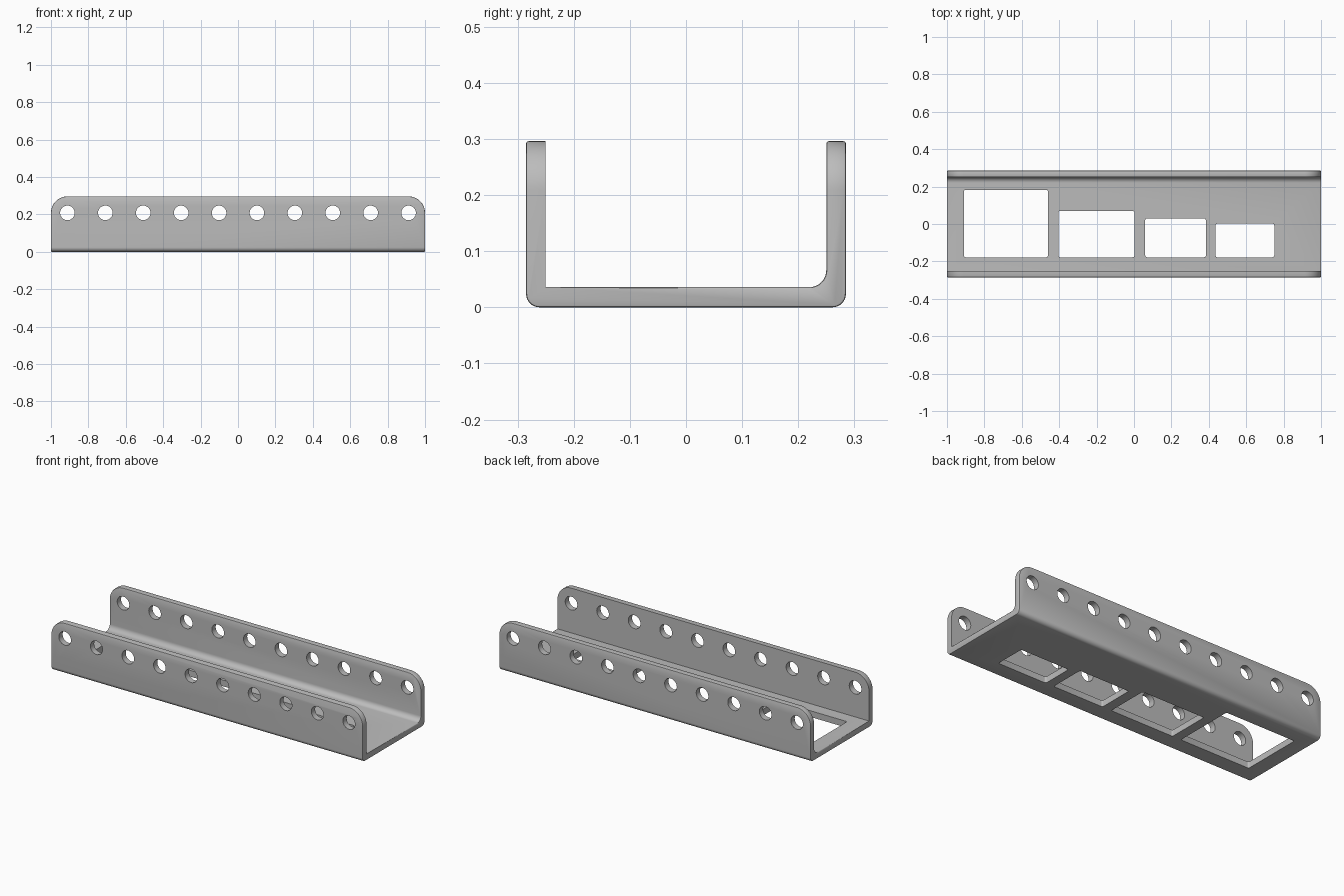
import bpy, bmesh
from math import pi, sin, cos, radians

cube = bpy.data.objects.get("Cube")
if cube:
    bpy.data.objects.remove(cube, do_unlink=True)

HALF_W, WALL, FLOOR, HEIGHT = 0.285, 0.035, 0.036, 0.296
HOLE_Z, END_R = 0.208, 0.088

steel = bpy.data.materials.new("plain grey steel")
steel.use_nodes = True
grey = (0.5, 0.5, 0.5, 1)
steel.diffuse_color = grey
steel.node_tree.nodes["Principled BSDF"].inputs["Base Color"].default_value = grey


def arc(cx, cy, r, start, end, n=8):
    """Points on an arc, angles in degrees."""
    angles = [radians(start + (end - start) * i / n) for i in range(n + 1)]
    return [(cx + r * cos(a), cy + r * sin(a)) for a in angles]


def prism(bm, points, place, vector):
    """Closed prism: 2D points placed in space, extruded along a vector."""
    face = bm.faces.new([bm.verts.new(place(*p)) for p in points])
    new = bmesh.ops.extrude_face_region(bm, geom=[face])["geom"]
    verts = [v for v in new if isinstance(v, bmesh.types.BMVert)]
    bmesh.ops.translate(bm, verts=verts, vec=vector)


def finish(bm, name):
    bmesh.ops.recalc_face_normals(bm, faces=bm.faces[:])
    mesh = bpy.data.meshes.new(name)
    bm.to_mesh(mesh)
    bm.free()
    mesh.materials.append(steel)
    obj = bpy.data.objects.new(name, mesh)
    bpy.context.collection.objects.link(obj)
    return obj


def apply_boolean(obj, cutter, operation):
    mod = obj.modifiers.new("cut", "BOOLEAN")
    mod.operation, mod.object, mod.solver = operation, cutter, "EXACT"
    bpy.context.view_layer.objects.active = obj
    bpy.ops.object.modifier_apply(modifier=mod.name)
    bpy.data.objects.remove(cutter, do_unlink=True)


# U-shaped channel, rounded outside and along the back inner corner
inner = HALF_W - WALL
R_OUT, R_IN = 0.024, 0.03
profile = [(-HALF_W, HEIGHT)]
profile += arc(-HALF_W + R_OUT, R_OUT, R_OUT, 180, 270)
profile += arc(HALF_W - R_OUT, R_OUT, R_OUT, 270, 360)
profile += [(HALF_W, HEIGHT), (inner, HEIGHT)]
profile += arc(inner - R_IN, FLOOR + R_IN, R_IN, 0, -90)
profile += [(-inner, FLOOR), (-inner, HEIGHT)]
bm = bmesh.new()
prism(bm, profile, lambda y, z: (-1, y, z), (2, 0, 0))
channel = finish(bm, "channel")

# Rounded upper ends of both walls
outline = [(-1, -0.1), (1, -0.1)]
outline += arc(1 - END_R, HEIGHT - END_R, END_R, 0, 90, 14)
outline += arc(-1 + END_R, HEIGHT - END_R, END_R, 90, 180, 14)
bm = bmesh.new()
prism(bm, outline, lambda x, z: (x, -0.5, z), (0, 1, 0))
apply_boolean(channel, finish(bm, "end_trimmer"), "INTERSECT")

# Small softened rim, leaving the front wall's inner face crisp
bm = bmesh.new()
bm.from_mesh(channel.data)
bmesh.ops.dissolve_limit(bm, angle_limit=radians(0.5), verts=bm.verts[:], edges=bm.edges[:])
rim = [e for e in bm.edges if len(e.link_faces) == 2
       and e.calc_face_angle() > radians(60)
       and not all(abs(v.co.y + inner) < 0.001 for v in e.verts)]
bmesh.ops.bevel(bm, geom=rim, offset=0.004, segments=2, profile=0.5,
                affect="EDGES", clamp_overlap=True)
bm.to_mesh(channel.data)
bm.free()

# Row of bolt holes through both walls
bm = bmesh.new()
for i in range(10):
    x = -0.912 + i * 1.824 / 9
    prism(bm, arc(x, HOLE_Z, 0.039, 0, 360, 32)[:-1],
          lambda px, pz: (px, -0.5, pz), (0, 1, 0))
apply_boolean(channel, finish(bm, "hole_cutters"), "DIFFERENCE")

# Four floor windows of decreasing size, sharing a front edge
bm = bmesh.new()
FRONT, R = -0.178, 0.01
for x0, x1, back in [(-0.91, -0.46, 0.183), (-0.405, 0.002, 0.07),
                     (0.06, 0.384, 0.03), (0.436, 0.75, 0.002)]:
    corners = (arc(x1 - R, back - R, R, 0, 90, 4) + arc(x0 + R, back - R, R, 90, 180, 4)
               + arc(x0 + R, FRONT + R, R, 180, 270, 4) + arc(x1 - R, FRONT + R, R, 270, 360, 4))
    prism(bm, corners, lambda x, y: (x, y, -0.1), (0, 0, 0.2))
apply_boolean(channel, finish(bm, "window_cutters"), "DIFFERENCE")

# One steel colour, smooth curves with sharp edges
channel.data.materials.clear()
channel.data.materials.append(steel)
for poly in channel.data.polygons:
    poly.material_index = 0
bpy.ops.object.select_all(action="DESELECT")
channel.select_set(True)
bpy.context.view_layer.objects.active = channel
bpy.ops.object.shade_smooth_by_angle(angle=radians(30))
